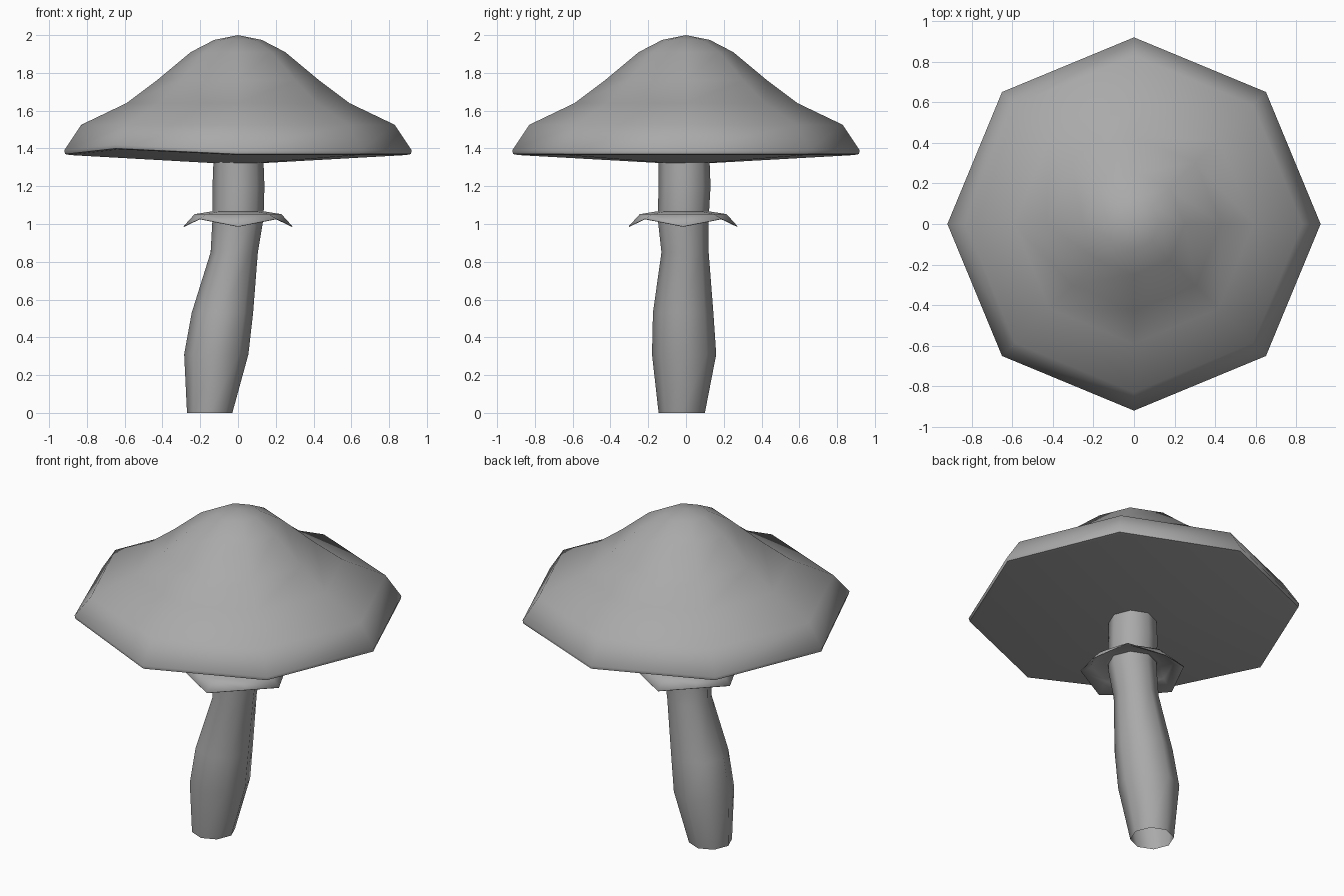
import bpy, bmesh, math
from mathutils import Vector

SIDES = 8

default = bpy.data.objects.get("Cube")
if default:
    bpy.data.objects.remove(default, do_unlink=True)

grey = bpy.data.materials.new("plain grey")
grey.use_nodes = True
GREY = (0.4, 0.4, 0.4, 1)
grey.diffuse_color = GREY
grey.node_tree.nodes["Principled BSDF"].inputs["Base Color"].default_value = GREY


def loft(name, rings, close_start=False, close_end=False, angle=50):
    """Skin octagonal rings given as (z, centre x, centre y, radius x, radius y)."""
    bm = bmesh.new()
    loops = []
    for z, cx, cy, rx, ry in rings:
        turns = [math.tau * i / SIDES for i in range(SIDES)]
        loops.append([bm.verts.new((cx + rx * math.cos(t), cy + ry * math.sin(t), z))
                      for t in turns])
    for a, b in zip(loops, loops[1:]):
        for i in range(SIDES):
            j = (i + 1) % SIDES
            bm.faces.new((a[i], a[j], b[j], b[i]))
    # Closed ends become a fan around the merged centre
    for closed, loop in ((close_start, loops[0]), (close_end, loops[-1])):
        if closed:
            centre = sum((v.co for v in loop), Vector()) / SIDES
            bmesh.ops.pointmerge(bm, verts=loop, merge_co=centre)
    bmesh.ops.recalc_face_normals(bm, faces=bm.faces)
    mesh = bpy.data.meshes.new(name)
    bm.to_mesh(mesh)
    bm.free()
    mesh.materials.append(grey)
    obj = bpy.data.objects.new(name, mesh)
    bpy.context.collection.objects.link(obj)
    bpy.ops.object.select_all(action="DESELECT")
    obj.select_set(True)
    bpy.context.view_layer.objects.active = obj
    bpy.ops.object.shade_smooth_by_angle(angle=math.radians(angle))
    return obj


# Cap: bell-shaped top, rolled rim and shallow conical underside
cap_profile = [(0.01, 1.315), (0.89, 1.365), (0.915, 1.37), (0.92, 1.39), (0.83, 1.525),
               (0.59, 1.64), (0.43, 1.76), (0.25, 1.91), (0.125, 1.975), (0.01, 2.0)]
cap = loft("cap", [(z, 0, 0, r, r) for r, z in cap_profile], True, True)

# The front right corner of the rim lifts a little
for v in cap.data.vertices:
    if v.co.x < -0.6 and v.co.y < -0.6 and v.co.z < 1.45:
        v.co.z += 0.03

# Stem: leaning, bulging, open tube given as z, x range and y range
stem_spans = [(0, -0.27, -0.03, -0.145, 0.10),
              (0.31, -0.285, 0.055, -0.18, 0.16),
              (0.53, -0.245, 0.08, -0.175, 0.145),
              (0.85, -0.145, 0.105, -0.13, 0.12),
              (1.03, -0.135, 0.135, -0.15, 0.12),
              (1.2, -0.135, 0.14, -0.145, 0.13),
              (1.33, -0.13, 0.135, -0.145, 0.125)]
loft("stem", [(z, (x0 + x1) / 2, (y0 + y1) / 2, (x1 - x0) / 2, (y1 - y0) / 2)
              for z, x0, x1, y0, y1 in stem_spans])

# Skirt: thin drooping collar whose alternate corners hang lower
skirt = loft("skirt", [(1.065, 0, -0.015, r, r) for r in (0.13, 0.15, 0.23, 0.288)], angle=60)
for v in skirt.data.vertices:
    ring, corner = divmod(v.index, SIDES)
    if ring == 2:
        v.co.z = 1.052
    elif ring == 3:
        v.co.z = 1.028 if corner % 2 else 0.988
# Collar faces point up, then a hair of thickness underneath
bm = bmesh.new()
bm.from_mesh(skirt.data)
for f in bm.faces:
    f.normal_update()
    if f.normal.z < 0:
        f.normal_flip()
bm.to_mesh(skirt.data)
bm.free()
shell = skirt.modifiers.new("thickness", "SOLIDIFY")
shell.thickness = 0.004
shell.offset = -1
